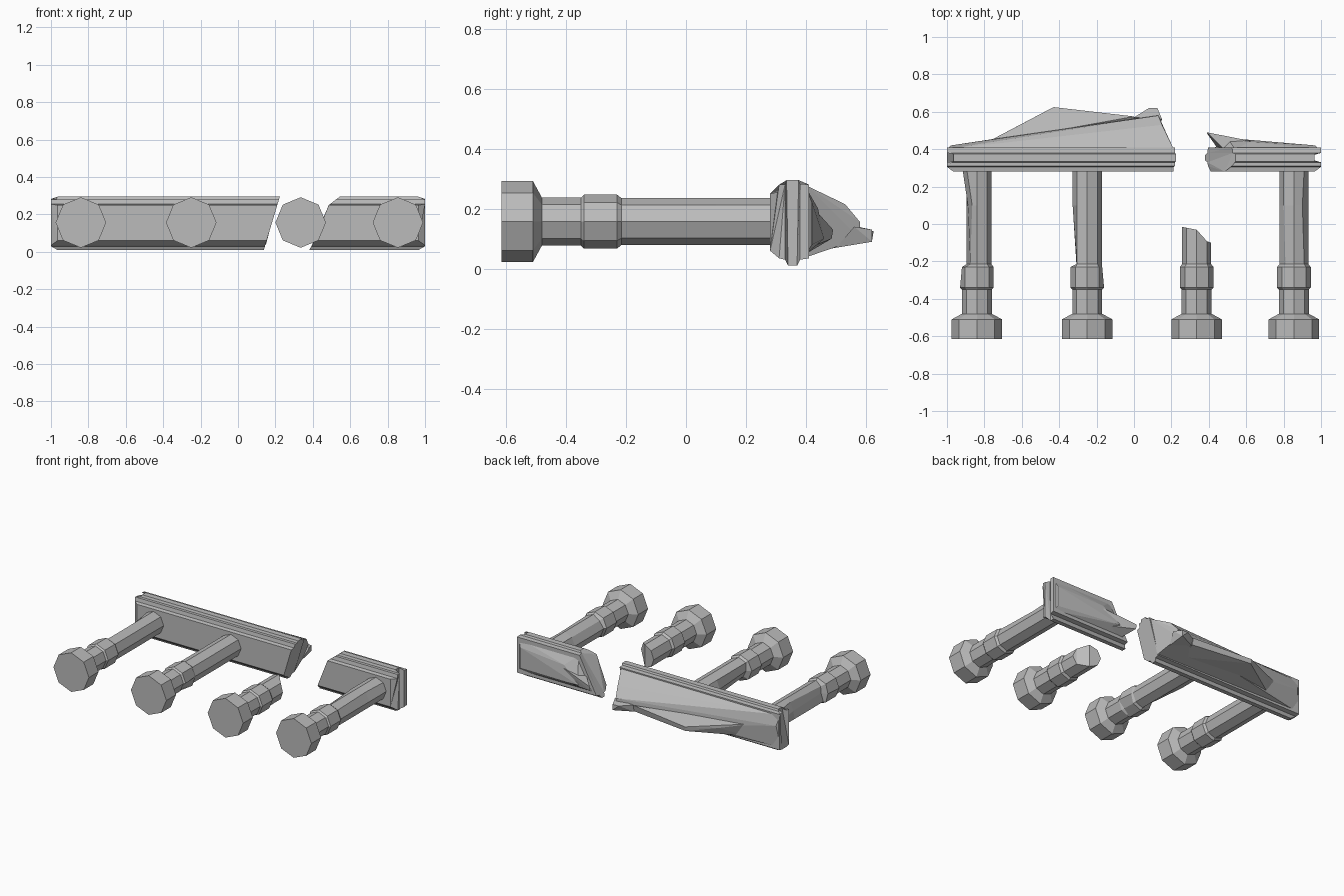
import bpy, bmesh, math
from mathutils import Vector

cube = bpy.data.objects.get("Cube")
if cube:
    bpy.data.objects.remove(cube, do_unlink=True)

stone = bpy.data.materials.new("grey_stone")
GREY = (0.5, 0.5, 0.5, 1)
stone.diffuse_color = GREY
stone.use_nodes = True
stone.node_tree.nodes["Principled BSDF"].inputs["Base Color"].default_value = GREY


def finish(bm, name):
    bmesh.ops.recalc_face_normals(bm, faces=bm.faces)
    mesh = bpy.data.meshes.new(name)
    bm.to_mesh(mesh)
    bm.free()
    mesh.materials.append(stone)
    obj = bpy.data.objects.new(name, mesh)
    bpy.context.collection.objects.link(obj)
    return obj


def loft(name, rings):
    """Skin a list of equal point loops and cap both ends."""
    bm = bmesh.new()
    loops = [[bm.verts.new(p) for p in ring] for ring in rings]
    n = len(loops[0])
    for a, b in zip(loops, loops[1:]):
        for i in range(n):
            j = (i + 1) % n
            bm.faces.new((a[i], a[j], b[j], b[i]))
    bm.faces.new(loops[0])
    bm.faces.new(loops[-1])
    bmesh.ops.triangulate(bm, faces=[f for f in bm.faces if len(f.verts) > 4])
    return finish(bm, name)


def hull(name, points):
    bm = bmesh.new()
    for p in points:
        bm.verts.new(p)
    res = bmesh.ops.convex_hull(bm, input=bm.verts)
    loose = [v for v in bm.verts if not v.link_faces]
    bmesh.ops.delete(bm, geom=loose, context='VERTS')
    return finish(bm, name)


# Fallen eight-sided columns: (distance along y, radius)
FOOT = [(-0.615, 0.135), (-0.51, 0.135), (-0.48, 0.08), (-0.35, 0.08),
        (-0.34, 0.09), (-0.23, 0.09), (-0.215, 0.078)]
SHAFT = [(0.1, 0.078), (0.3, 0.078)]
AXIS_Z = 0.157


def octagon(x, y, r):
    return [Vector((x + r * math.cos(i * math.pi / 4), y,
                    AXIS_Z + r * math.sin(i * math.pi / 4))) for i in range(8)]


def column(name, x, chips=(), broken=False):
    rings = [octagon(x, y, r) for y, r in FOOT + ([] if broken else SHAFT)]
    if broken:
        # Stepped, slanting fracture
        end = octagon(x, 0, 0.078)
        for p in end:
            dx = p.x - x
            p.y = -0.015 - 0.2 * (dx + 0.08) if dx < 0.01 else -0.07 - 0.4 * dx
        rings.append(end)
    for ring, corner, dx, dz in chips:
        rings[ring][corner] += Vector((dx, 0, dz))
    loft(name, rings)


column("column_far_right", -0.84, [(6, 4, 0.04, 0), (6, 3, 0.02, -0.01), (7, 4, 0.03, 0),
                                   (7, 3, 0.03, 0), (5, 4, 0.01, 0)])
column("column_mid_right", -0.25, [(6, 4, 0.02, 0), (6, 5, 0.02, 0.01), (5, 0, -0.01, 0),
                                   (4, 7, -0.02, 0.02)])
column("column_broken", 0.335, broken=True)
column("column_far_left", 0.855, [(6, 3, 0.01, -0.01), (7, 1, -0.01, 0)])

# Moulded entablature section in (y, z)
SECTION = [(0.28, 0.06), (0.28, 0.25), (0.305, 0.255), (0.31, 0.28), (0.33, 0.28),
           (0.335, 0.295), (0.375, 0.295), (0.38, 0.283), (0.41, 0.28),
           (0.41, 0.035), (0.38, 0.03), (0.37, 0.01), (0.34, 0.01), (0.33, 0.03), (0.31, 0.035)]


def interpolate(table, z):
    for (z0, x0), (z1, x1) in zip(table, table[1:]):
        if z <= z1:
            return x0 + (x1 - x0) * (z - z0) / (z1 - z0)
    return table[-1][1]


def outer_end(x, y):
    return x * (0.965 if y < 0.3 or 0.332 < y < 0.379 else 1)


def entablature(name, outer, fracture, lift=0):
    loft(name, [[(outer_end(outer, y), y, z) for y, z in SECTION],
                [(interpolate(fracture, z), y, z + lift) for y, z in SECTION]])


entablature("entablature_long", -1, [(0, 0.135), (0.3, 0.225)])
entablature("entablature_short", 1, [(0, 0.375), (0.06, 0.41), (0.17, 0.465),
                                     (0.25, 0.485), (0.3, 0.55)])

# Sloping broken gable behind the long section
hull("gable_long", [(-1, 0.4, 0.275), (-1, 0.4, 0.05), (0.21, 0.405, 0.275), (0.15, 0.405, 0.04),
                    (-0.98, 0.42, 0.2), (0.15, 0.53, 0.215), (0.13, 0.58, 0.155),
                    (0.12, 0.58, 0.1), (-0.45, 0.5, 0.1)])
hull("gable_shard_large", [(-0.8, 0.43, 0.17), (-0.62, 0.525, 0.13), (-0.43, 0.625, 0.125),
                           (-0.43, 0.62, 0.095), (0, 0.575, 0.14), (0, 0.565, 0.095),
                           (-0.75, 0.42, 0.07), (0, 0.45, 0.06)])
hull("gable_shard_small", [(0, 0.57, 0.14), (0.08, 0.62, 0.13), (0.125, 0.62, 0.13),
                           (0.125, 0.62, 0.09), (0.15, 0.56, 0.14), (0, 0.56, 0.09),
                           (0.13, 0.5, 0.07)])

# Low gable corner and pointed splinter behind the short section
hull("gable_short", [(0.99, 0.4, 0.27), (0.99, 0.4, 0.05), (0.97, 0.42, 0.22), (0.97, 0.42, 0.08),
                     (0.54, 0.4, 0.27), (0.42, 0.4, 0.05), (0.62, 0.44, 0.2), (0.5, 0.46, 0.1)])
hull("gable_splinter", [(0.39, 0.49, 0.13), (0.39, 0.485, 0.1), (0.62, 0.445, 0.18),
                        (0.48, 0.4, 0.15), (0.45, 0.4, 0.05), (0.65, 0.41, 0.07)])
